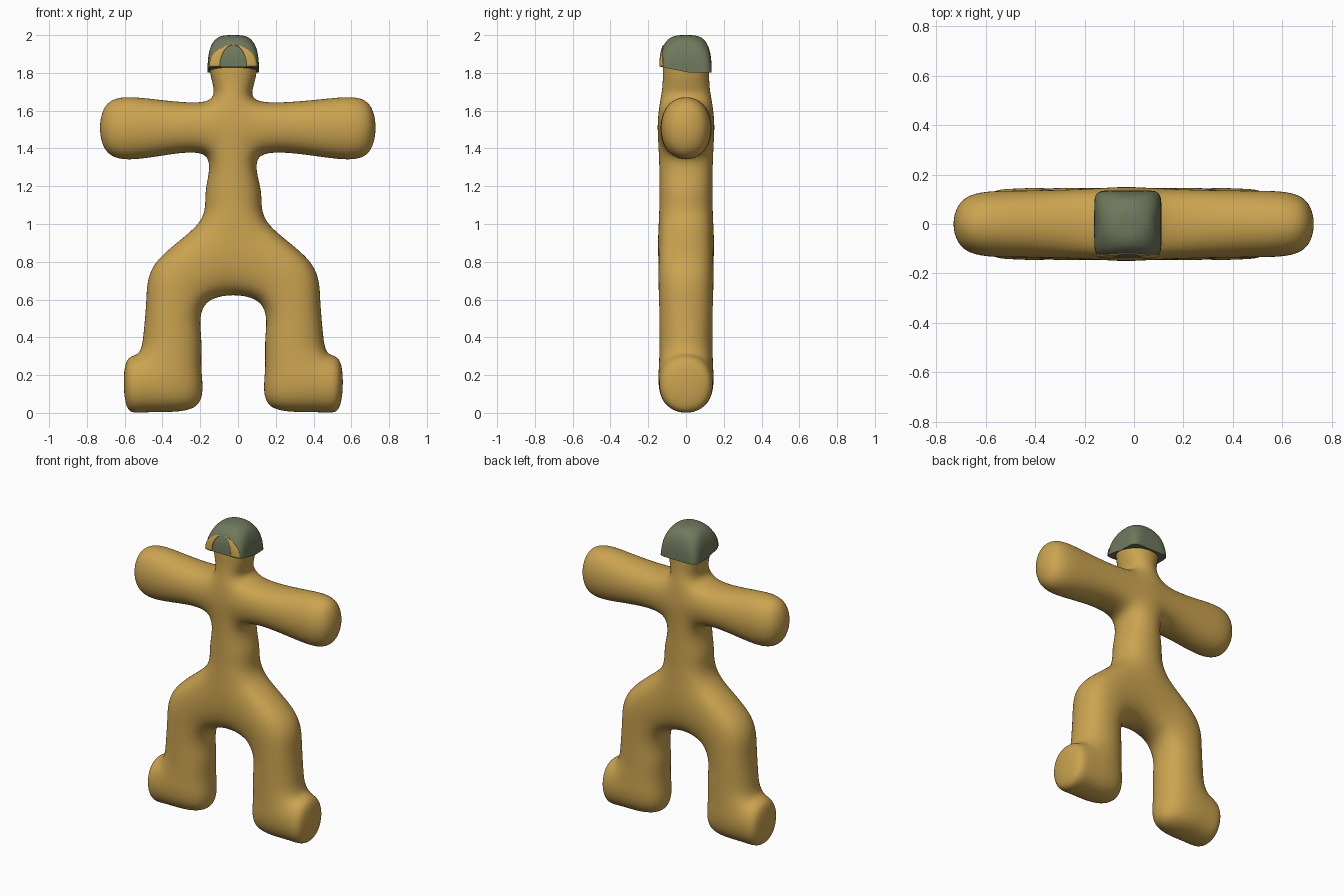
import bpy, bmesh, math
from mathutils import Vector

cube = bpy.data.objects.get("Cube")
if cube:
    bpy.data.objects.remove(cube, do_unlink=True)

XC = -0.025  # centre line of the torso


def material(name, rgb):
    m = bpy.data.materials.new(name)
    m.use_nodes = True
    m.diffuse_color = (*rgb, 1)
    bsdf = m.node_tree.nodes["Principled BSDF"]
    bsdf.inputs["Base Color"].default_value = (*rgb, 1)
    bsdf.inputs["Roughness"].default_value = 0.8
    return m


OCHRE = material("ochre", (0.60, 0.37, 0.08))
GREEN = material("olive_green", (0.16, 0.19, 0.11))


def add_object(name, bm, mat):
    bmesh.ops.recalc_face_normals(bm, faces=bm.faces)
    for f in bm.faces:
        f.smooth = True
    mesh = bpy.data.meshes.new(name)
    bm.to_mesh(mesh)
    bm.free()
    mesh.materials.append(mat)
    ob = bpy.data.objects.new(name, mesh)
    bpy.context.collection.objects.link(ob)
    return ob


# Body: outline points of one half (offset from centre, height, half depth)
POINTS = {
    "head": (0.085, 1.90, 0.125), "brow": (0.125, 1.82, 0.135),
    "neck": (0.107, 1.73, 0.132), "shoulder": (0.155, 1.648, 0.153),
    "armpit": (0.155, 1.365, 0.153), "waist": (0.145, 1.18, 0.153),
    "belly": (0.188, 1.0, 0.153), "crotch": (0.13, 0.59, 0.153),
    "arm_top": (0.47, 1.663, 0.146), "arm_low": (0.47, 1.352, 0.146),
    "hand_top": (0.70, 1.625, 0.146), "hand_low": (0.70, 1.392, 0.146),
    "hip": (0.405, 0.80, 0.153), "thigh": (0.46, 0.60, 0.153),
    "knee_out": (0.475, 0.42, 0.153), "knee_in": (0.17, 0.40, 0.153),
    "ankle_out": (0.505, 0.315, 0.153), "ankle_in": (0.168, 0.22, 0.153),
    "heel": (0.20, 0.035, 0.153), "sole": (0.44, 0.004, 0.153),
    "toe_top": (0.572, 0.25, 0.153), "toe_low": (0.565, 0.04, 0.153),
}
SPINE = "head brow neck shoulder armpit waist belly crotch".split()
LIMBS = [c.split() for c in (
    "shoulder arm_top arm_low armpit", "arm_top hand_top hand_low arm_low",
    "belly hip thigh crotch", "crotch thigh knee_out knee_in",
    "knee_in knee_out ankle_out ankle_in", "ankle_in ankle_out sole heel",
    "ankle_out toe_top toe_low sole")]


def build_body():
    bm = bmesh.new()
    pairs, targets = {}, []
    for s in (1, -1):
        for name, (u, z, d) in POINTS.items():
            centre = 0 if name.startswith(("arm_", "hand")) else XC
            x = centre + s * u
            pairs[name, s] = [bm.verts.new((x, y, z)) for y in (-d, d)]
            targets.append(Vector((x, 0, z)))
    cells = [[(a, 1), (b, 1), (b, -1), (a, -1)] for a, b in zip(SPINE, SPINE[1:])]
    cells += [[(n, s) for n in c] for c in LIMBS for s in (1, -1)]
    sides = {}
    for cell in cells:
        for layer in (0, 1):
            bm.faces.new([pairs[k][layer] for k in cell])
        for a, b in zip(cell, cell[1:] + cell[:1]):
            sides.setdefault(frozenset((a, b)), []).append((a, b))
    # walls close every outline edge that belongs to one cell only
    for uses in sides.values():
        if len(uses) == 1:
            a, b = uses[0]
            bm.faces.new((pairs[a][0], pairs[b][0], pairs[b][1], pairs[a][1]))
    bm.verts.index_update()
    ob = add_object("body", bm, OCHRE)
    mod = ob.modifiers.new("smooth", "SUBSURF")
    mod.levels = 1
    # nudge the cage until the smoothed outline passes through the points
    mesh = ob.data
    count = len(mesh.vertices)
    rim = {min(e.vertices) // 2: count + e.index for e in mesh.edges
           if min(e.vertices) % 2 == 0 and abs(e.vertices[0] - e.vertices[1]) == 1}
    start = [v.co.copy() for v in mesh.vertices]
    for _ in range(10):
        mesh.update()
        mesh.update_tag()
        bpy.context.view_layer.update()
        dg = bpy.context.evaluated_depsgraph_get()
        smooth = [v.co.copy() for v in ob.evaluated_get(dg).data.vertices]
        for k, target in enumerate(targets):
            step = target - smooth[rim[k]]
            step.y = 0
            for v in (2 * k, 2 * k + 1):
                move = mesh.vertices[v].co + step - start[v]
                if move.length > 0.13:
                    move *= 0.13 / move.length
                mesh.vertices[v].co = start[v] + move
    mesh.update()
    mod.levels = mod.render_levels = 4


build_body()

# Helmet: square brim blending up into a round dome
BASE, RISE, HALF = 1.832, 0.168, 0.136


def helmet_section(a):
    """Half width, squareness and height for a rise angle."""
    t = math.sin(a) ** 0.8
    return HALF * max(math.cos(a), 0) ** 0.6, 2 + 6 * (1 - t) ** 1.3, BASE + RISE * t


bm = bmesh.new()
rings, SEG, ROWS = [], 64, 18
for i in range(ROWS):
    a = math.pi / 2 * i / ROWS
    r, n, z = helmet_section(a)
    ring = []
    for j in range(SEG):
        th = 2 * math.pi * j / SEG
        c, s = math.cos(th), math.sin(th)
        k = r / (abs(c) ** n + abs(s) ** n) ** (1 / n)
        y = k * s
        dip = 0.03 * min(1, max(0, (y + HALF) / 0.15)) * (1 - i / ROWS) ** 3
        ring.append(bm.verts.new((XC + k * c, y, z - dip)))
    rings.append(ring)
for lo, hi in zip(rings, rings[1:]):
    for j in range(SEG):
        q = (j + 1) % SEG
        bm.faces.new((lo[j], lo[q], hi[q], hi[j]))
tip = bm.verts.new((XC, 0, BASE + RISE))
for j in range(SEG):
    bm.faces.new((rings[-1][j], rings[-1][(j + 1) % SEG], tip))
bm.faces.new(rings[0])
helmet = add_object("helmet", bm, GREEN)
bpy.context.view_layer.objects.active = helmet
helmet.select_set(True)
bpy.ops.object.shade_smooth_by_angle(angle=math.radians(40))


# Arched panels that follow the front of the helmet
def helmet_front(u, z):
    a = math.asin(min(1, max(0, (z - BASE) / RISE) ** 1.25))
    r, n, _ = helmet_section(a)
    return -r * max(0, 1 - min(1, abs(u) / r) ** n) ** (1 / n)


def arch(name, inner, outer, height, mat):
    bm = bmesh.new()
    rows = []
    for i in range(7):
        w = inner + (outer - inner) * i / 6
        row = []
        for j in range(33):
            th = math.pi * j / 32
            u, z = w * math.cos(th), BASE + 0.001 + height * math.sin(th)
            row.append(bm.verts.new((XC + u, helmet_front(u, z) - 0.003, z)))
        rows.append(row)
    for lo, hi in zip(rows, rows[1:]):
        for j in range(32):
            bm.faces.new((lo[j], hi[j], hi[j + 1], lo[j + 1]))
    ob = add_object(name, bm, mat)
    solid = ob.modifiers.new("thickness", "SOLIDIFY")
    solid.thickness = 0.004
    solid.offset = 0


arch("helmet_front_panel", 0.071, 0.128, 0.115, OCHRE)
